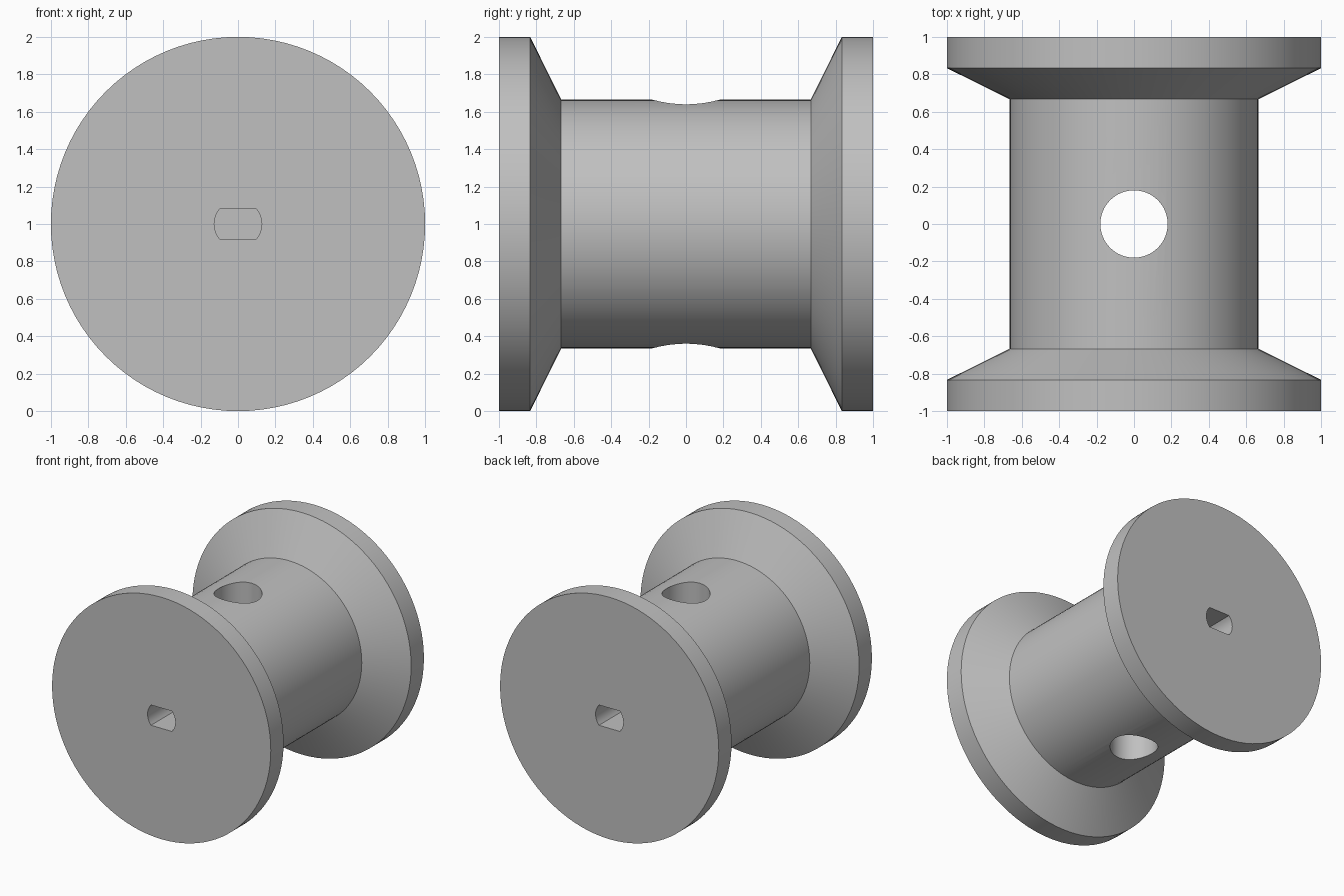
import bpy, bmesh, math
from mathutils import Matrix

if "Cube" in bpy.data.objects:
    bpy.data.objects.remove(bpy.data.objects["Cube"], do_unlink=True)

SEGMENTS = 96
HALF = 1.0          # half length along y
CENTRE = 1.0        # axis height
SLOT_DEPTH = 0.5

grey = bpy.data.materials.new("plain grey")
grey.use_nodes = True
colour = (0.53, 0.53, 0.53, 1)
grey.diffuse_color = colour
grey.node_tree.nodes["Principled BSDF"].inputs["Base Color"].default_value = colour


def add_object(name, bm):
    bmesh.ops.recalc_face_normals(bm, faces=bm.faces)
    mesh = bpy.data.meshes.new(name)
    bm.to_mesh(mesh)
    bm.free()
    obj = bpy.data.objects.new(name, mesh)
    bpy.context.collection.objects.link(obj)
    mesh.materials.append(grey)
    return obj


def extrude_outline(bm, outline, y0, y1):
    """Prism from an (x, z) outline, running along y."""
    face = bm.faces.new([bm.verts.new((x, y0, z)) for x, z in outline])
    new = bmesh.ops.extrude_face_region(bm, geom=[face])["geom"]
    for v in new:
        if isinstance(v, bmesh.types.BMVert):
            v.co.y = y1


# Spool body: flanges, cones and drum as one turned profile
bm = bmesh.new()
profile = [(HALF, -HALF), (HALF, -0.833), (0.665, -0.667)]
profile += [(r, -y) for r, y in reversed(profile)]
rings = []
for r, y in profile:
    rings.append([bm.verts.new((r * math.cos(a), y, CENTRE + r * math.sin(a)))
                  for a in (math.tau * i / SEGMENTS for i in range(SEGMENTS))])
for low, high in zip(rings, rings[1:]):
    for i in range(SEGMENTS):
        j = (i + 1) % SEGMENTS
        bm.faces.new((low[i], low[j], high[j], high[i]))
bm.faces.new(rings[0])
bm.faces.new(rings[-1])
spool = add_object("spool_body", bm)

# Cross hole through the drum
bm = bmesh.new()
bmesh.ops.create_cone(bm, cap_ends=True, segments=64, radius1=0.18, radius2=0.18,
                      depth=3, matrix=Matrix.Translation((0, 0, CENTRE)))
cutters = [add_object("cross_hole_cutter", bm)]

# Blind double-flat shaft slot in each end
slot_r, flat = 0.127, 0.084
spread = math.asin(flat / slot_r)
outline = []
for start in (0, math.pi):
    for i in range(13):
        a = start + spread * (i / 6 - 1)
        outline.append((slot_r * math.cos(a), CENTRE + slot_r * math.sin(a)))
for side, label in ((-1, "front"), (1, "back")):
    bm = bmesh.new()
    extrude_outline(bm, outline, side * (HALF + 0.1), side * (HALF - SLOT_DEPTH))
    cutters.append(add_object(label + "_slot_cutter", bm))

for cutter in cutters:
    cutter.hide_render = True
    cutter.hide_viewport = True
    cut = spool.modifiers.new(cutter.name, "BOOLEAN")
    cut.operation = "DIFFERENCE"
    cut.solver = "EXACT"
    cut.object = cutter

# Apply the cuts, then smooth the round surfaces
bpy.context.view_layer.update()
evaluated = spool.evaluated_get(bpy.context.evaluated_depsgraph_get())
spool.data = bpy.data.meshes.new_from_object(evaluated)
spool.modifiers.clear()
for cutter in cutters:
    bpy.data.objects.remove(cutter, do_unlink=True)
bpy.ops.object.select_all(action="DESELECT")
spool.select_set(True)
bpy.context.view_layer.objects.active = spool
bpy.ops.object.shade_smooth_by_angle(angle=math.radians(20))
